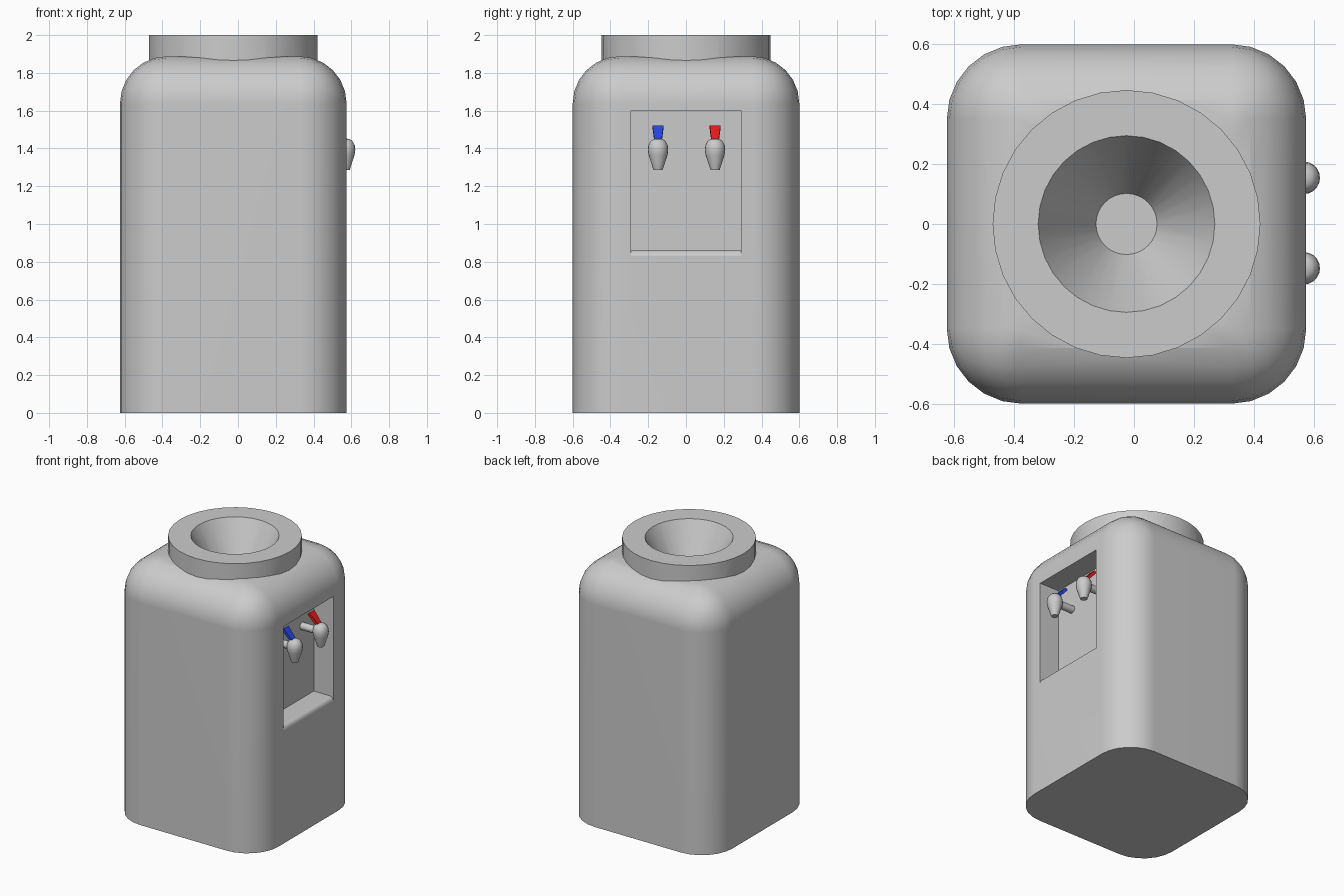
import bpy, bmesh
from math import sin, cos, pi, radians
from mathutils import Matrix, Vector

if "Cube" in bpy.data.objects:
    bpy.data.objects.remove(bpy.data.objects["Cube"])

CX = -0.025  # body axis


def finish(name, bm, angle=35, color=None):
    bmesh.ops.recalc_face_normals(bm, faces=bm.faces)
    me = bpy.data.meshes.new(name)
    bm.to_mesh(me)
    bm.free()
    ob = bpy.data.objects.new(name, me)
    bpy.context.collection.objects.link(ob)
    if color:
        mat = bpy.data.materials.new(name + "_colour")
        mat.diffuse_color = color
        mat.use_nodes = True
        mat.node_tree.nodes["Principled BSDF"].inputs["Base Color"].default_value = mat.diffuse_color
        me.materials.append(mat)
    if angle:
        smooth(ob, angle)
    return ob


def activate(ob):
    bpy.ops.object.select_all(action='DESELECT')
    ob.select_set(True)
    bpy.context.view_layer.objects.active = ob


def smooth(ob, angle):
    activate(ob)
    bpy.ops.object.shade_smooth_by_angle(angle=radians(angle))


def lathe(profile, x, y, n):
    """Closed solid of revolution from (radius, z) points, capped at both ends."""
    bm = bmesh.new()
    rings = [[bm.verts.new((x + r * cos(2 * pi * i / n), y + r * sin(2 * pi * i / n), z))
              for i in range(n)] for r, z in profile]
    for a, b in zip(rings, rings[1:]):
        for i in range(n):
            j = (i + 1) % n
            bm.faces.new((a[i], a[j], b[j], b[i]))
    bm.faces.new(rings[0][::-1])
    bm.faces.new(rings[-1])
    return bm


def boolean(ob, cutter, op):
    cutter.hide_render = True
    activate(ob)
    mod = ob.modifiers.new("bool", 'BOOLEAN')
    mod.operation, mod.object, mod.solver = op, cutter, 'EXACT'
    bpy.ops.object.modifier_apply(modifier=mod.name)
    bpy.data.objects.remove(cutter)


# Cabinet: box with rounded uprights and top, sharp base
H = 1.888
bm = bmesh.new()
bmesh.ops.create_cube(bm, size=1, matrix=Matrix.Translation((CX, 0, H / 2)) @
                      Matrix.Diagonal((1.2, 1.2, H, 1)))
edges = [e for e in bm.edges if max(v.co.z for v in e.verts) > 0.1]
bmesh.ops.bevel(bm, geom=edges, offset=0.25, segments=6, profile=0.5, affect='EDGES')
cabinet = finish("cabinet", bm, None)

# Bottle collar and funnel
boolean(cabinet, finish("collar", lathe([(0.447, 1.5), (0.447, 2.0)], CX, 0, 32), None), 'UNION')
slope = (0.295 - 0.102) / 0.35
boolean(cabinet, finish("funnel_cutter", lathe(
    [(0.102, 1.65), (0.295 + slope * 0.1, 2.1)], CX, 0, 32), None), 'DIFFERENCE')

# Tap recess with a softly rounded sill
profile = [(0.415, 1.6), (0.415, 0.86)]
profile += [(0.545 + 0.03 * sin(t * pi / 8), 0.83 + 0.03 * cos(t * pi / 8)) for t in range(5)]
profile += [(0.7, 0.83), (0.7, 1.6)]
bm = bmesh.new()
face = bm.faces.new([bm.verts.new((x, -0.29, z)) for x, z in profile])
ext = bmesh.ops.extrude_face_region(bm, geom=[face])
bmesh.ops.translate(bm, vec=(0, 0.58, 0),
                    verts=[g for g in ext["geom"] if isinstance(g, bmesh.types.BMVert)])
boolean(cabinet, finish("recess_cutter", bm, None), 'DIFFERENCE')
smooth(cabinet, 35)
wn = cabinet.modifiers.new("normals", 'WEIGHTED_NORMAL')
wn.keep_sharp = True

# Taps: spout, feed pipe and coloured lever
TX = 0.567
for side, y, color in (("cold", -0.148, (0.02, 0.06, 0.75, 1)), ("hot", 0.154, (0.8, 0.01, 0.01, 1))):
    finish(side + "_spout", lathe(
        [(0.024, 1.285), (0.05, 1.365), (0.054, 1.392), (0.051, 1.417),
         (0.041, 1.437), (0.026, 1.449), (0.008, 1.452)], TX, y, 20), 50)

    bm = bmesh.new()
    bmesh.ops.create_cone(bm, cap_ends=True, segments=16, radius1=0.027, radius2=0.027, depth=0.17,
                          matrix=Matrix.Translation((0.48, y, 1.392)) @ Matrix.Rotation(pi / 2, 4, 'Y'))
    finish(side + "_pipe", bm)

    bm = bmesh.new()
    bmesh.ops.create_cube(bm, size=1)
    for v in bm.verts:
        top = v.co.z > 0
        v.co = Vector((v.co.x * 0.022, v.co.y * (0.058 if top else 0.036), 0.112 if top else 0))
    bmesh.ops.transform(bm, verts=bm.verts, matrix=Matrix.Translation((0.562, y, 1.43)) @
                        Matrix.Rotation(radians(-42), 4, 'Y'))
    finish(side + "_lever", bm, 30, color)
